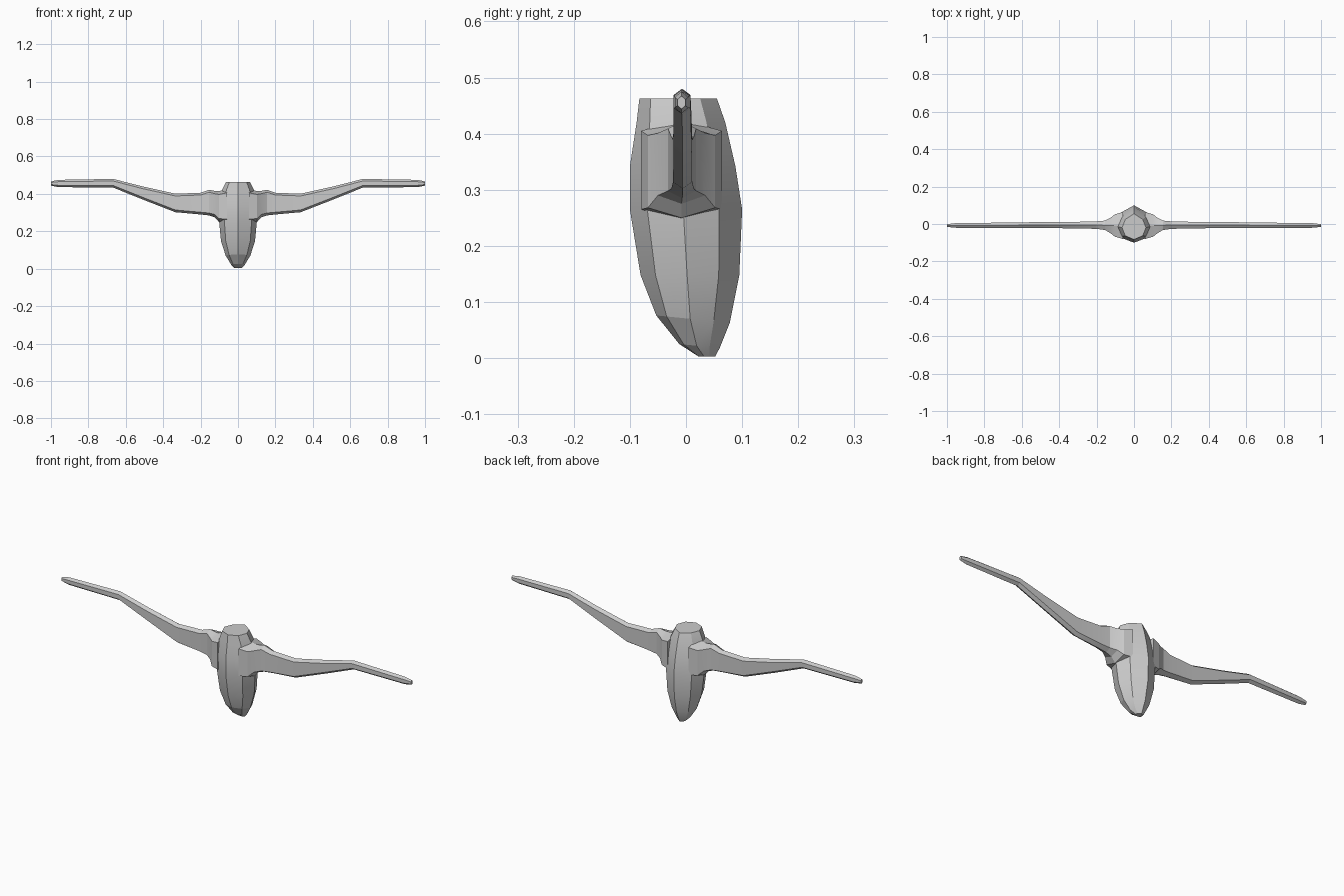
import bpy, bmesh, math

if "Cube" in bpy.data.objects:
    bpy.data.objects.remove(bpy.data.objects["Cube"])


def loft(name, rings):
    """Skin a list of equal-length point rings and cap both ends."""
    bm = bmesh.new()
    loops = [[bm.verts.new(p) for p in ring] for ring in rings]
    n = len(loops[0])
    for a, b in zip(loops, loops[1:]):
        for i in range(n):
            j = (i + 1) % n
            bm.faces.new((a[i], a[j], b[j], b[i]))
    bm.faces.new(loops[0])
    bm.faces.new(loops[-1])
    bmesh.ops.recalc_face_normals(bm, faces=bm.faces)
    me = bpy.data.meshes.new(name)
    bm.to_mesh(me)
    bm.free()
    ob = bpy.data.objects.new(name, me)
    bpy.context.collection.objects.link(ob)
    return ob


def body_ring(z, w, front, back, tilt=0.0):
    # eight-sided section, ridged at front, back and sides
    mid = (front + back) / 2 - 0.005
    d = (back - front) / 2
    pts = [(0, front), (0.72 * w, mid - 0.64 * d), (w, mid), (0.72 * w, mid + 0.64 * d),
           (0, back), (-0.72 * w, mid + 0.64 * d), (-w, mid), (-0.72 * w, mid - 0.64 * d)]
    return [(x, y, z - tilt * (y - mid)) for x, y in pts]


# Body: rounded stub with its lower tip leaning backward
body = loft("body", [body_ring(*s) for s in (
    (0.003, 0.018, 0.022, 0.052),
    (0.022, 0.037, -0.012, 0.060, 0.1),
    (0.070, 0.066, -0.053, 0.078, 0.1),
    (0.148, 0.091, -0.081, 0.095),
    (0.265, 0.102, -0.100, 0.100),
    (0.342, 0.105, -0.100, 0.088),
    (0.420, 0.086, -0.088, 0.070),
    (0.463, 0.064, -0.083, 0.055))])


def wing_ring(side, x, zb, zt, hy, yc, c=0.012):
    # thin six-sided section with ridged top and bottom edges
    return [(side * x, yc, zb), (side * x, yc + hy, zb + c), (side * x, yc + hy, zt - c),
            (side * x, yc, zt), (side * x, yc - hy, zt - c), (side * x, yc - hy, zb + c)]


# Wings: flared root, raised shoulder, upward bend and level outer blade
sections = ((0.060, 0.245, 0.425, 0.072, -0.008, 0.020),
            (0.102, 0.250, 0.415, 0.060, -0.008, 0.018),
            (0.125, 0.275, 0.416, 0.042, -0.008, 0.015),
            (0.155, 0.285, 0.422, 0.025, -0.007, 0.013),
            (0.200, 0.290, 0.406, 0.020, -0.006, 0.012),
            (0.335, 0.302, 0.401, 0.017, -0.006, 0.012),
            (0.510, 0.370, 0.440, 0.016, -0.006, 0.012),
            (0.668, 0.434, 0.480, 0.015, -0.007, 0.011),
            (0.960, 0.436, 0.475, 0.012, -0.008, 0.010),
            (1.000, 0.444, 0.467, 0.007, -0.008, 0.006))
wings = [loft(label + "_wing", [wing_ring(s, *sec) for sec in sections])
         for s, label in ((1, "right"), (-1, "left"))]

# Slight smoothing along the gentle curves, crisp ridges elsewhere
for ob in [body] + wings:
    bpy.ops.object.select_all(action='DESELECT')
    ob.select_set(True)
    bpy.context.view_layer.objects.active = ob
    bpy.ops.object.shade_smooth_by_angle(angle=math.radians(15))
